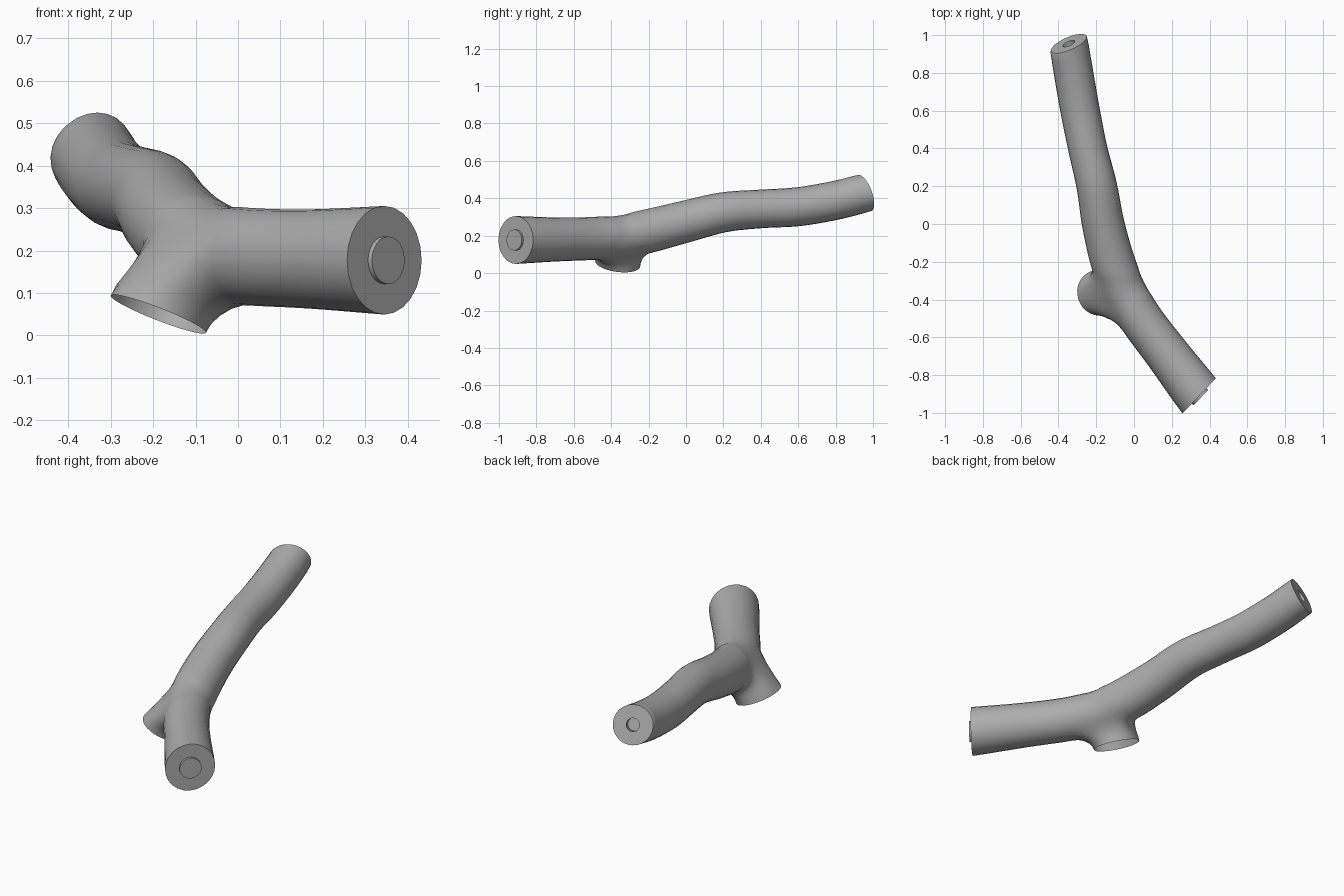
import bpy, bmesh, math
from mathutils import Vector

cube = bpy.data.objects.get("Cube")
if cube:
    bpy.data.objects.remove(cube)

SEGS, STEPS = 24, 5

# Bark grey
mat = bpy.data.materials.new("plain_grey")
grey = (0.42, 0.42, 0.42, 1)
mat.diffuse_color = grey
mat.use_nodes = True
mat.node_tree.nodes["Principled BSDF"].inputs["Base Color"].default_value = grey

# Limb centre line: x, y, z, radius
PATH = [Vector(p) for p in [
    (0.345, -0.91, 0.177, 0.128), (0.17, -0.68, 0.18, 0.117),
    (0.035, -0.50, 0.185, 0.115), (-0.052, -0.35, 0.195, 0.117),
    (-0.112, -0.20, 0.225, 0.117), (-0.163, 0.0, 0.276, 0.112),
    (-0.197, 0.20, 0.325, 0.107), (-0.245, 0.40, 0.343, 0.103),
    (-0.285, 0.60, 0.355, 0.104), (-0.32, 0.80, 0.389, 0.104),
    (-0.345, 0.955, 0.428, 0.103)]]
FRONT_N = Vector((0.73, -0.69, 0.0)).normalized()
BACK_N = Vector((-0.38, 0.87, 0.33)).normalized()
RIM_C, RIM_R = Vector((-0.188, -0.365, 0.05)), 0.121
RIM_N = Vector((-0.36, -0.12, -0.92)).normalized()


def spline(points, steps):
    """Catmull-Rom curve through the points."""
    pts = [2 * points[0] - points[1]] + points + [2 * points[-1] - points[-2]]
    out = []
    for a, b, c, d in zip(pts, pts[1:], pts[2:], pts[3:]):
        for k in range(steps):
            t = k / steps
            out.append(0.5 * (2 * b + (c - a) * t + (2 * a - 5 * b + 4 * c - d) * t * t
                              + (3 * b - a - 3 * c + d) * t ** 3))
    return out + [points[-1]]


def bridge(bm, r0, r1, skip=()):
    n = len(r0)
    for j in range(n):
        if j not in skip:
            k = (j + 1) % n
            bm.faces.new((r0[j], r0[k], r1[k], r1[j]))


def cap(bm, ring, centre, normal, radius, height):
    """Flat end with a round boss (height > 0) or socket (height < 0)."""
    scale = radius / (ring[0].co - centre).length
    inner = [bm.verts.new(centre + (v.co - centre) * scale) for v in ring]
    tip = [bm.verts.new(v.co + normal * height) for v in inner]
    bridge(bm, ring, inner)
    bridge(bm, inner, tip)
    bm.faces.new(tip)


bm = bmesh.new()
curve = spline(PATH, STEPS)
centres = [p.to_3d() for p in curve]
last = len(curve) - 1

# Limb rings
rings = []
for i, p in enumerate(curve):
    t = (centres[min(i + 1, last)] - centres[max(i - 1, 0)]).normalized()
    if i == 0:
        t = -FRONT_N
    elif i == last:
        t = BACK_N
    side = t.cross(Vector((0, 0, 1))).normalized()
    up = side.cross(t)
    rings.append([bm.verts.new(centres[i] + p.w * (side * math.cos(a) + up * math.sin(a)))
                  for a in (2 * math.pi * j / SEGS for j in range(SEGS))])

# Limb skin, with an opening where the stub joins
mid = min(range(last), key=lambda i: abs((centres[i].y + centres[i + 1].y) / 2 + 0.36))
while (centres[mid - 1] - centres[mid]).length < 1e-4:
    mid += 1
lo = hi = mid
while centres[lo].y > -0.455:
    lo -= 1
while centres[hi].y < -0.255:
    hi += 1
J0, J1 = 11, 19
for i in range(last):
    bridge(bm, rings[i], rings[i + 1], range(J0, J1) if lo <= i < hi else ())
bm.verts.ensure_lookup_table()
hole = [rings[i][j] for i in range(lo, hi + 1) for j in range(J0, J1 + 1)
        if i in (lo, hi) or j in (J0, J1)]
for i in range(lo + 1, hi):
    for j in range(J0 + 1, J1):
        bm.verts.remove(rings[i][j])

# Broken side stub: loops running from the opening to a round open rim
ax = RIM_N.orthogonal().normalized()
ay = RIM_N.cross(ax)
hub = sum((v.co for v in hole), Vector()) / len(hole)
angle = {v: math.atan2((v.co - hub).dot(ay), (v.co - hub).dot(ax)) for v in hole}
hole.sort(key=angle.get)
n = len(hole)
step = 2 * math.pi / n
start = sum(angle[v] - k * step for k, v in enumerate(hole)) / n
rim_pts = [RIM_C + RIM_R * (ax * math.cos(start + k * step) + ay * math.sin(start + k * step))
           for k in range(n)]
loops = [hole]
for t in (0.25, 0.5, 0.75, 1.0):
    loop = []
    for v, r in zip(hole, rim_pts):
        ctrl = r - RIM_N * 0.05
        loop.append(bm.verts.new(v.co * (1 - t) ** 2 + ctrl * 2 * t * (1 - t) + r * t * t))
    bridge(bm, loops[-1], loop)
    loops.append(loop)

# Blend the joint
rim = set(loops[-1])
near = [v for v in bm.verts if v not in rim and (v.co - hub).length < 0.19]
for _ in range(5):
    bmesh.ops.smooth_vert(bm, verts=near, factor=0.5,
                          use_axis_x=True, use_axis_y=True, use_axis_z=True)

# Cut ends: peg in front, socket at the back
cap(bm, rings[0], centres[0], FRONT_N, 0.056, 0.013)
cap(bm, rings[-1], centres[-1], BACK_N, 0.034, -0.04)
bmesh.ops.recalc_face_normals(bm, faces=bm.faces[:])

mesh = bpy.data.meshes.new("branch")
bm.to_mesh(mesh)
bm.free()
mesh.materials.append(mat)
branch = bpy.data.objects.new("branch", mesh)
bpy.context.collection.objects.link(branch)
bpy.ops.object.select_all(action='DESELECT')
branch.select_set(True)
bpy.context.view_layer.objects.active = branch
bpy.ops.object.shade_smooth_by_angle(angle=math.radians(40))
